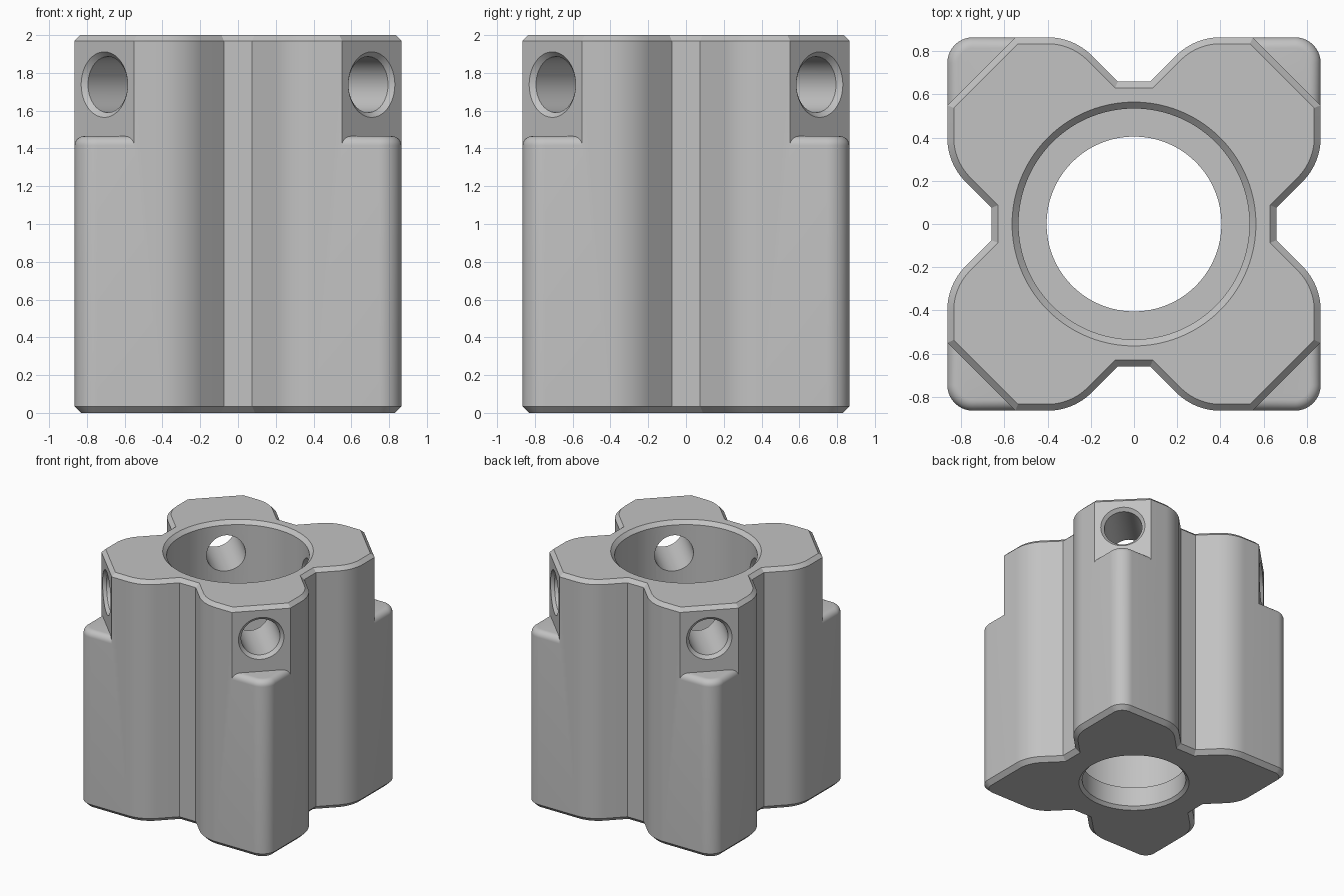
import bpy, bmesh
from math import sin, cos, pi, sqrt, radians
from mathutils import Matrix

if "Cube" in bpy.data.objects:
    bpy.data.objects.remove(bpy.data.objects["Cube"])

grey = bpy.data.materials.new("machined grey")
grey.use_nodes = True
colour = (0.54, 0.54, 0.54, 1)
grey.diffuse_color = colour
grey.node_tree.nodes["Principled BSDF"].inputs["Base Color"].default_value = colour

HALF, WAIST, FLAT = 0.865, 0.66, 1.415   # half width, groove depth, x + y of corner flats
LOBE_R, CORNER_R, FILLET = 0.29, 0.12, 0.05
LEDGE, HEIGHT = 1.465, 2.0


def arc(cx, cy, r, start, end, steps):
    angles = [start + (end - start) * i / steps for i in range(steps + 1)]
    return [(cx + r * cos(a), cy + r * sin(a)) for a in angles]


def ring(bm, z, inset=0, corner_inset=0, cut=False):
    """One closed cross-section: four lobes, with the corners kept or cut flat."""
    edge = HALF - inset
    flat = FLAT - (inset * sqrt(2) if cut else 0)
    waist = WAIST - inset
    slope = WAIST - 0.075
    side = [(waist, waist - slope + inset * sqrt(2))]
    side += arc(HALF - LOBE_R, 0.40, LOBE_R - inset, -pi / 4, 0, 12)
    side.append((edge, flat - edge))
    # Corner tip, moved separately so that it can form the ledge
    tip_edge = HALF - corner_inset
    centre = HALF - CORNER_R
    tip = [(tip_edge, FLAT - tip_edge)]
    tip += arc(centre, centre, CORNER_R - corner_inset, 0, pi / 2, 16)
    tip.append((FLAT - tip_edge, tip_edge))
    if cut:
        tip = [(x + (flat - x - y) / 2, y + (flat - x - y) / 2) for x, y in tip]
    quarter = side + tip + [(y, x) for x, y in reversed(side)]
    verts = []
    for k in range(4):
        for x, y in quarter:
            for _ in range(k):
                x, y = -y, x
            verts.append(bm.verts.new((x, y, z)))
    return verts


def make_object(name, bm):
    bmesh.ops.remove_doubles(bm, verts=bm.verts, dist=1e-5)
    bmesh.ops.recalc_face_normals(bm, faces=bm.faces)
    mesh = bpy.data.meshes.new(name)
    bm.to_mesh(mesh)
    bm.free()
    mesh.materials.append(grey)
    obj = bpy.data.objects.new(name, mesh)
    bpy.context.collection.objects.link(obj)
    return obj


def skin(bm, rings):
    for a, b in zip(rings, rings[1:]):
        n = len(a)
        for i in range(n):
            j = (i + 1) % n
            bm.faces.new((a[i], a[j], b[j], b[i]))
    bm.faces.new(rings[0])
    bm.faces.new(rings[-1])


def lathe(name, profile, matrix=Matrix(), steps=96):
    bm = bmesh.new()
    rings = [[bm.verts.new((r * cos(2 * pi * i / steps), r * sin(2 * pi * i / steps), z))
              for i in range(steps)] for r, z in profile]
    skin(bm, rings)
    bm.transform(matrix)
    return make_object(name, bm)


# Body: chamfered foot, rounded corner ledges, corner flats, chamfered top
bm = bmesh.new()
rings = [ring(bm, 0, 0.035, 0.035), ring(bm, 0.035)]
for i in range(9):
    a = i / 8 * pi / 2
    rings.append(ring(bm, LEDGE - FILLET * (1 - sin(a)), 0, FILLET * (1 - cos(a))))
rings.append(ring(bm, LEDGE, 0, FILLET, True))
rings.append(ring(bm, HEIGHT - 0.03, 0, FILLET, True))
rings.append(ring(bm, HEIGHT, 0.03, FILLET, True))
skin(bm, rings)
bmesh.ops.remove_doubles(bm, verts=bm.verts, dist=1e-5)
bmesh.ops.dissolve_limit(bm, angle_limit=radians(0.5), verts=bm.verts, edges=bm.edges)
body = make_object("clamp_body", bm)

# Stepped centre bore with chamfered mouths
cutters = [lathe("centre_bore", [(0.44, -0.01), (0.405, 0.025), (0.405, 0.19),
                                 (0.535, 0.19), (0.535, 1.97), (0.575, 2.01)])]

# Countersunk screw holes through opposite corner flats
half_hole = [(0.148, 0.975), (0.183, 1.01)]
hole = [(r, -z) for r, z in reversed(half_hole)] + half_hole
for k in (1, 3):
    place = (Matrix.Translation((0, 0, 1.738)) @ Matrix.Rotation(k * pi / 4, 4, "Z")
             @ Matrix.Rotation(pi / 2, 4, "Y"))
    cutters.append(lathe("screw_hole", hole, place, 64))

bpy.ops.object.select_all(action="DESELECT")
bpy.context.view_layer.objects.active = body
body.select_set(True)
for cutter in cutters:
    cutter.hide_render = True
    mod = body.modifiers.new("cut", "BOOLEAN")
    mod.operation = "DIFFERENCE"
    mod.solver = "EXACT"
    mod.object = cutter
    bpy.ops.object.modifier_apply(modifier=mod.name)
    bpy.data.objects.remove(cutter)

bpy.ops.object.shade_smooth_by_angle(angle=radians(25))
